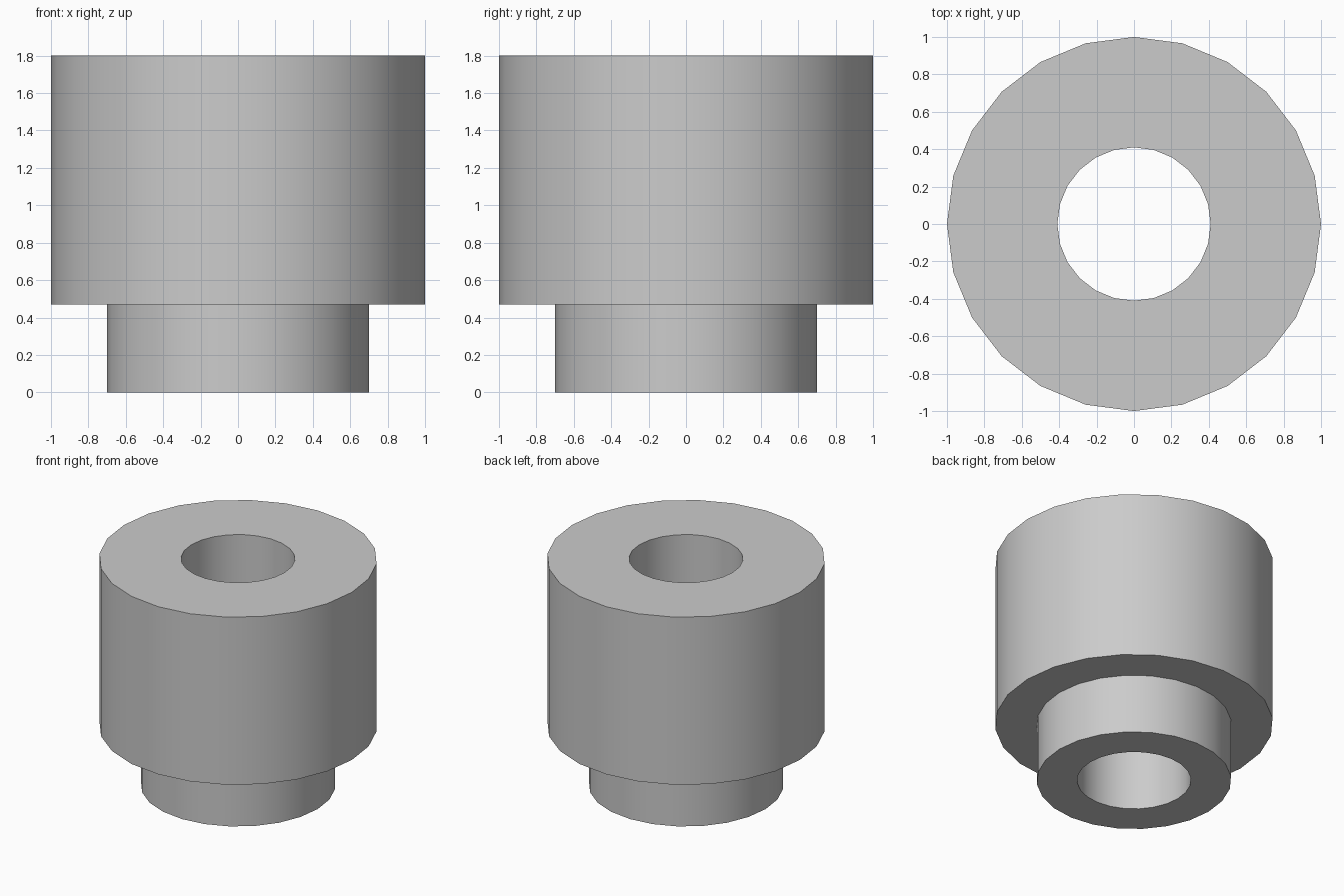
import bpy
import bmesh
import math

if "Cube" in bpy.data.objects:
    bpy.data.objects.remove(bpy.data.objects["Cube"])

SIDES = 24

grey = bpy.data.materials.new("plain grey")
grey.diffuse_color = (0.6, 0.6, 0.6, 1.0)
grey.use_nodes = True
grey.node_tree.nodes["Principled BSDF"].inputs["Base Color"].default_value = grey.diffuse_color

# Closed cross-section (radius, height): bore, wide body, shoulder, narrow spigot
profile = [(0.41, 0.0), (0.70, 0.0), (0.70, 0.47),
           (1.0, 0.47), (1.0, 1.80), (0.41, 1.80)]

# Revolve the cross-section around z
bm = bmesh.new()
rings = []
for i in range(SIDES):
    a = 2 * math.pi * i / SIDES
    rings.append([bm.verts.new((r * math.cos(a), r * math.sin(a), z))
                  for r, z in profile])
for i in range(SIDES):
    here, there = rings[i], rings[(i + 1) % SIDES]
    for j in range(len(profile)):
        k = (j + 1) % len(profile)
        bm.faces.new((here[j], there[j], there[k], here[k]))
bmesh.ops.recalc_face_normals(bm, faces=bm.faces[:])

mesh = bpy.data.meshes.new("stepped_bushing")
bm.to_mesh(mesh)
bm.free()
mesh.materials.append(grey)
bushing = bpy.data.objects.new("stepped_bushing", mesh)
bpy.context.collection.objects.link(bushing)

# Smooth round walls, sharp rims
bpy.context.view_layer.objects.active = bushing
bushing.select_set(True)
bpy.ops.object.shade_smooth_by_angle(angle=math.radians(30))
